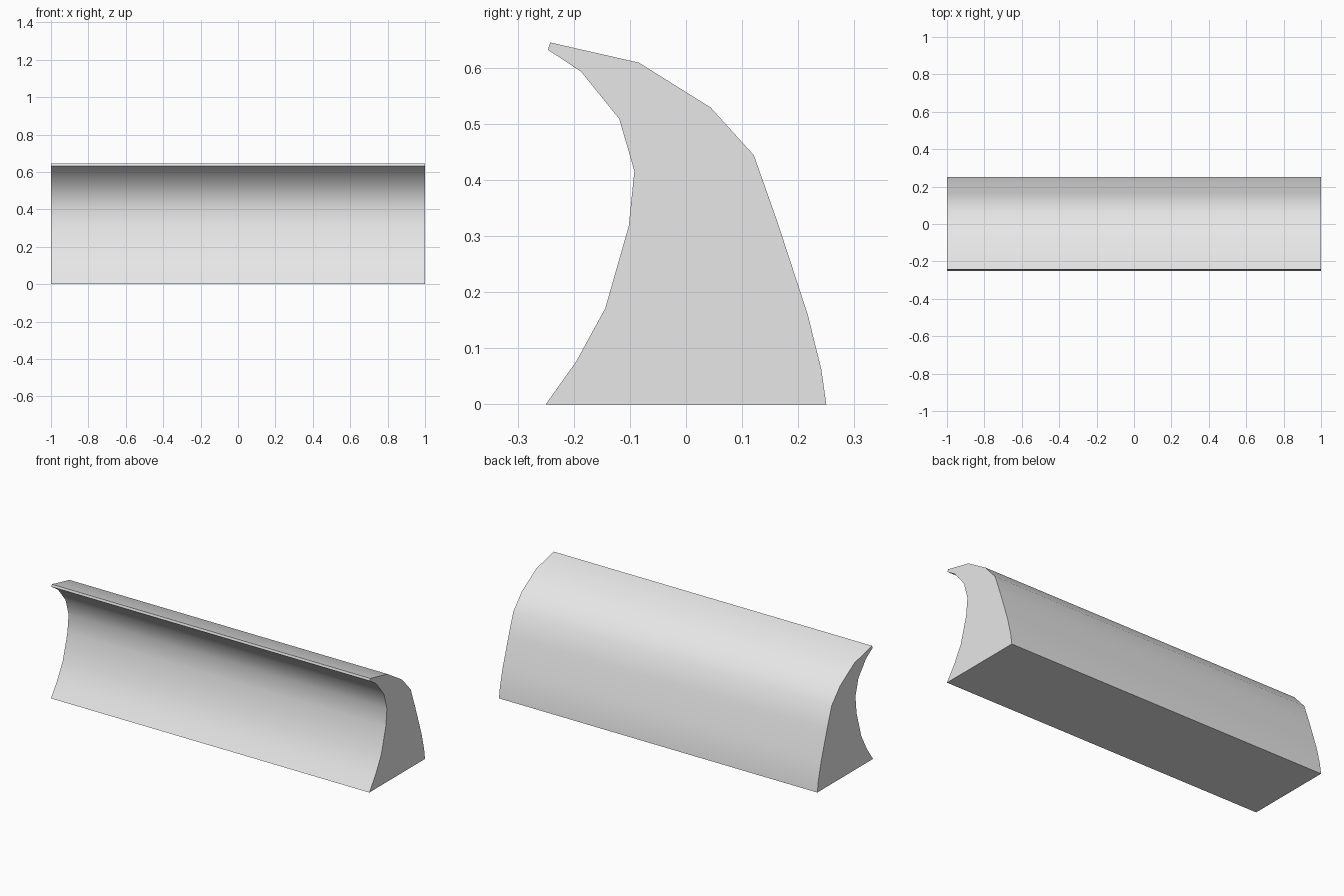
import bpy, bmesh, math
from mathutils import Vector

cube = bpy.data.objects.get("Cube")
if cube:
    bpy.data.objects.remove(cube, do_unlink=True)

# One plain grey for the whole barrier
grey = bpy.data.materials.new("light_grey")
grey.use_nodes = True
colour = (0.8, 0.8, 0.8, 1)
grey.diffuse_color = colour
grey.node_tree.nodes["Principled BSDF"].inputs["Base Color"].default_value = colour

# Side profile (y, z): base, curved back, overhanging lip, concave front
LENGTH = 2.0
back = [(0.25, 0), (0.241, 0.063), (0.217, 0.16), (0.163, 0.325), (0.121, 0.444),
        (0.044, 0.529), (-0.084, 0.609)]
lip = [(-0.242, 0.645), (-0.246, 0.632)]
front = [(-0.187, 0.593), (-0.119, 0.509), (-0.092, 0.416), (-0.102, 0.318),
         (-0.144, 0.171), (-0.196, 0.076), (-0.25, 0)]

# Extrude the profile along the wall
bm = bmesh.new()
end = bm.faces.new([bm.verts.new((-LENGTH / 2, y, z)) for y, z in back + lip + front])
ext = bmesh.ops.extrude_face_region(bm, geom=[end], use_keep_orig=True)
moved = [g for g in ext["geom"] if isinstance(g, bmesh.types.BMVert)]
bmesh.ops.translate(bm, verts=moved, vec=Vector((LENGTH, 0, 0)))
bmesh.ops.recalc_face_normals(bm, faces=bm.faces)
mesh = bpy.data.meshes.new("wave_wall")
bm.to_mesh(mesh)
bm.free()
mesh.materials.append(grey)
wall = bpy.data.objects.new("wave_wall", mesh)
bpy.context.collection.objects.link(wall)

# Smooth curved sides, keep the ends, base and lip crisp
bpy.ops.object.select_all(action="DESELECT")
wall.select_set(True)
bpy.context.view_layer.objects.active = wall
bpy.ops.object.shade_smooth_by_angle(angle=math.radians(40))
